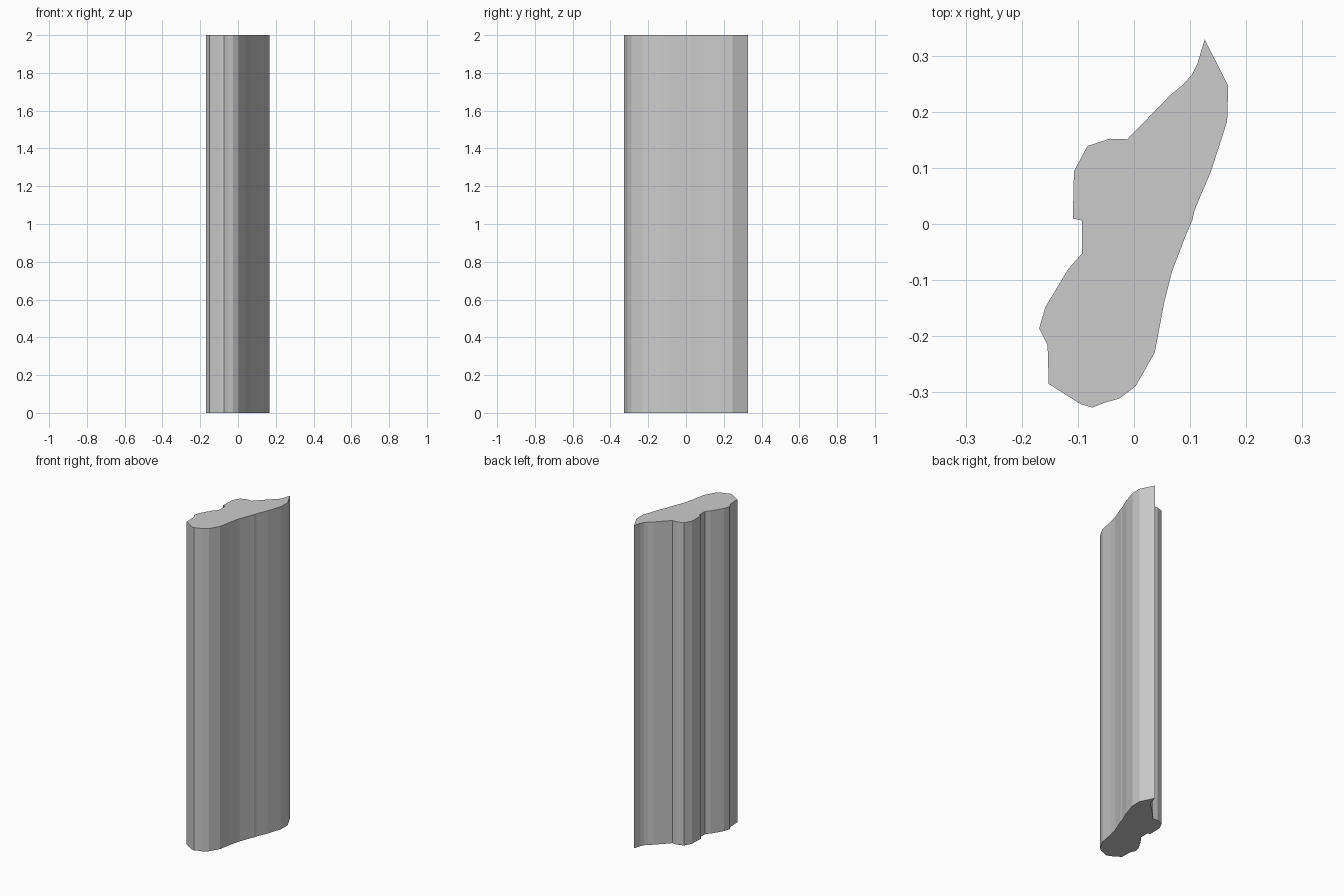
import bpy, bmesh

if "Cube" in bpy.data.objects:
    bpy.data.objects.remove(bpy.data.objects["Cube"])

HEIGHT = 2.0

# Irregular outline seen from above, clockwise from the back tip
outline = [
    (.126, .329), (.168, .246), (.166, .183), (.137, .093), (.108, .025),
    (.104, .007), (.094, -.016), (.068, -.084), (.054, -.139), (.037, -.229),
    (.003, -.289), (-.026, -.311), (-.054, -.319), (-.074, -.327),
    (-.095, -.321), (-.152, -.285), (-.154, -.216), (-.169, -.186),
    (-.158, -.148), (-.117, -.080), (-.093, -.053), (-.093, .006),
    (-.109, .010), (-.107, .094), (-.083, .139), (-.043, .152),
    (-.012, .151), (.065, .230), (.088, .249), (.103, .266), (.113, .286),
]

# Extrude the outline into a closed column
bm = bmesh.new()
base = bm.faces.new([bm.verts.new((x, y, 0)) for x, y in outline])
top = bmesh.ops.extrude_face_region(bm, geom=[base], use_keep_orig=True)
bmesh.ops.translate(
    bm, vec=(0, 0, HEIGHT),
    verts=[g for g in top["geom"] if isinstance(g, bmesh.types.BMVert)])
bmesh.ops.recalc_face_normals(bm, faces=bm.faces[:])

mesh = bpy.data.meshes.new("column")
bm.to_mesh(mesh)
bm.free()
bpy.context.collection.objects.link(bpy.data.objects.new("column", mesh))
